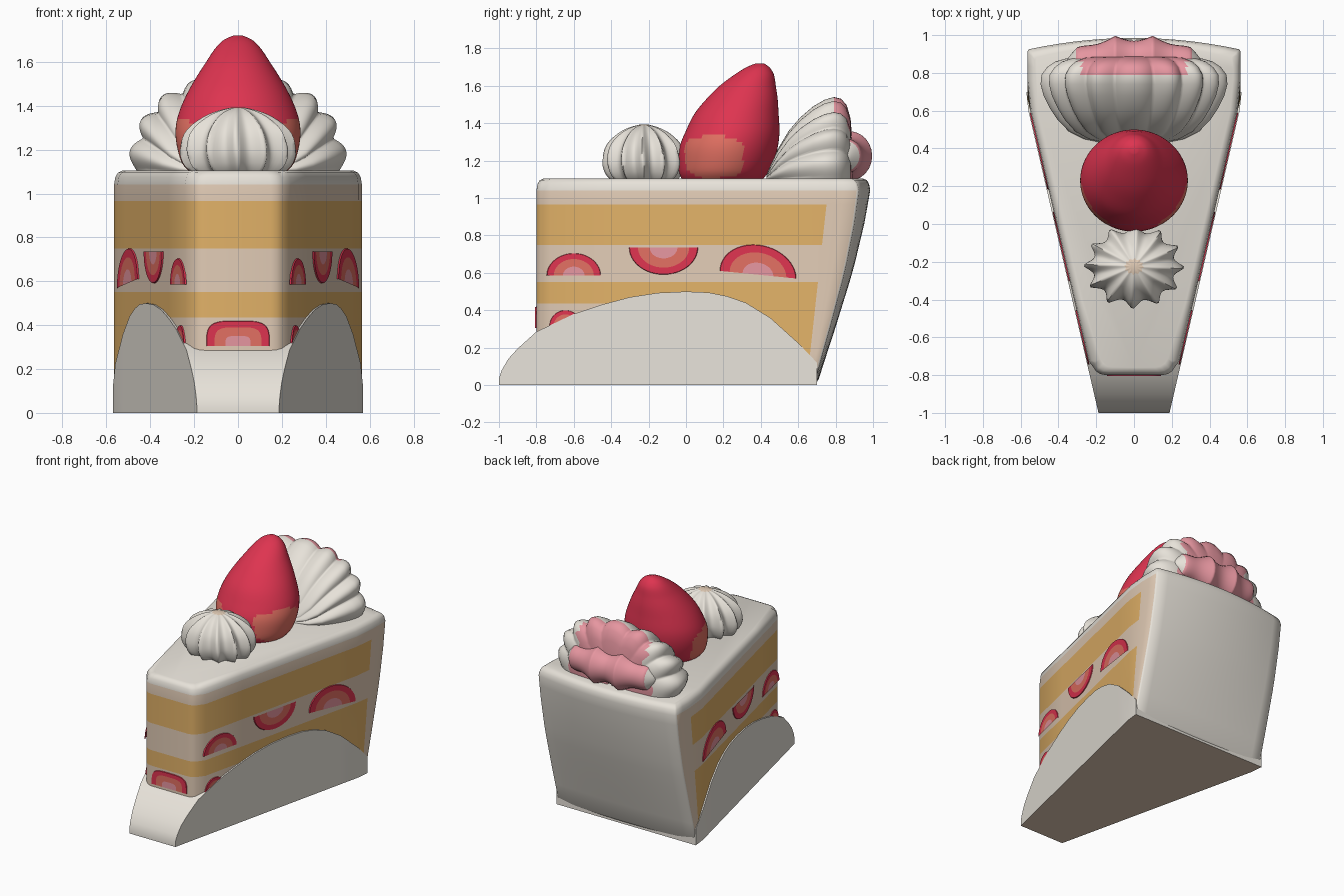
import bpy, math

if "Cube" in bpy.data.objects:
    bpy.data.objects.remove(bpy.data.objects["Cube"])

# ---------- colours ----------
def material(name, rgb):
    m = bpy.data.materials.new(name)
    lin = [((c / 255 + 0.055) / 1.055) ** 2.4 for c in rgb]
    m.diffuse_color = (*lin, 1)
    m.use_nodes = True
    m.node_tree.nodes["Principled BSDF"].inputs["Base Color"].default_value = m.diffuse_color
    return m

WHITE, CREAM, SPONGE, RED, SALMON, PINK = range(6)
MATS = [material("white cream", (231, 226, 217)), material("beige filling", (226, 204, 182)),
        material("golden sponge", (226, 178, 104)), material("strawberry red", (222, 52, 80)),
        material("strawberry flesh", (226, 112, 98)), material("pink cream", (230, 150, 160))]

# ---------- helpers ----------
def make(name, verts, faces, rule, angle=40):
    """Build a mesh; rule(face number, centre) gives the colour."""
    me = bpy.data.meshes.new(name)
    me.from_pydata(verts, [], faces)
    for m in MATS:
        me.materials.append(m)
    for p in me.polygons:
        p.material_index = rule(p.index, p.center)
    ob = bpy.data.objects.new(name, me)
    bpy.context.collection.objects.link(ob)
    bpy.ops.object.select_all(action='DESELECT')
    ob.select_set(True)
    bpy.context.view_layer.objects.active = ob
    bpy.ops.object.mode_set(mode='EDIT')
    bpy.ops.mesh.select_all(action='SELECT')
    bpy.ops.mesh.normals_make_consistent(inside=False)
    bpy.ops.object.mode_set(mode='OBJECT')
    bpy.ops.object.shade_smooth_by_angle(angle=math.radians(angle))
    return ob

def loft(name, rings, rule, closed=True, caps=True, angle=40):
    n = len(rings[0])
    verts = [p for r in rings for p in r]
    faces = []
    for i in range(len(rings) - 1):
        for j in range(n if closed else n - 1):
            k = (j + 1) % n
            faces.append((i * n + j, i * n + k, (i + 1) * n + k, (i + 1) * n + j))
    if caps:
        faces.append(tuple(range(n))[::-1])
        faces.append(tuple(range((len(rings) - 1) * n, len(rings) * n)))
    return make(name, verts, faces, rule, angle)

def interp(table, t):
    for (a, u), (b, v) in zip(table, table[1:]):
        if t <= b:
            return u + (v - u) * (t - a) / (b - a)
    return table[-1][1]

def refine(rows):
    """Insert midpoints on a smooth curve through the rows."""
    out = []
    for i in range(len(rows) - 1):
        p, a, b, q = rows[max(i - 1, 0)], rows[i], rows[i + 1], rows[min(i + 2, len(rows) - 1)]
        out += [a, tuple((9 * (u + v) - s - t) / 16 for s, u, v, t in zip(p, a, b, q))]
    return out + [rows[-1]]

def half_width(y):
    return min(0.565, 0.178 + 0.232 * (y + 1))

# ---------- cake slice: stacked outlines, coloured by layer ----------
BACK = [(0, 0.70), (0.05, 0.715), (0.31, 0.80), (0.61, 0.893), (0.87, 0.955), (1.04, 0.985), (1.2, 0.985)]
FRONT, R = -0.80, 0.075
CORNER_COL = 13

def outline(z, inset):
    yb = interp(BACK, z) - inset
    corner = yb - 0.015 - 0.045 * z
    end = 0.645 + 0.11 * z
    half = [(0, FRONT + inset)]
    w0 = half_width(FRONT)
    for i in range(5):
        a = math.pi / 2 * i / 4
        half.append((w0 - R + R * math.sin(a) - inset, FRONT + R - R * math.cos(a) + inset))
    y0 = FRONT + R
    half[-1] = (half_width(y0) - inset, y0)
    ys = [-0.4, -0.1, 0.2, 0.45, 0.6, end, (end + corner) / 2, corner - 0.01]
    half += [(half_width(y) - inset, y) for y in ys]
    wc = half_width(corner) - inset
    for i in range(8):
        t = 0.985 - 0.985 * i / 7
        half.append((wc * t, corner + (yb - corner) * (1 - t * t)))
    pts = half + [(-x, y) for x, y in half[-2:0:-1]]
    return [(x, y, z) for x, y in pts]

levels = [(0.004, 0.01), (0.03, 0), (0.17, 0), (0.3, 0), (0.435, 0), (0.55, 0), (0.65, 0), (0.75, 0), (0.86, 0),
          (0.965, 0), (1.04, 0), (1.075, 0.006), (1.095, 0.018), (1.105, 0.04)]
body_rings = [outline(z, i) for z, i in levels]
cols = len(body_rings[0])

def cake_colour(i, c):
    row, col = divmod(i, cols)
    if row >= len(levels) - 1 or c.z > 1.04:
        return WHITE
    col = min(col, cols - 1 - col)
    if col >= CORNER_COL:
        return WHITE
    if col >= CORNER_COL - 2:
        return CREAM
    if c.z < 0.435 and c.y > 0.15:
        return SPONGE
    return SPONGE if 0.435 < c.z < 0.55 or 0.75 < c.z < 0.965 else CREAM

loft("cake_slice", body_rings, cake_colour, angle=60)

# ---------- wrapper with arched sides ----------
arch = [(-1, 0.0), (-1, 0.035), (-0.985, 0.08), (-0.95, 0.14), (-0.9, 0.195), (-0.8, 0.285), (-0.6, 0.38),
        (-0.45, 0.43), (-0.3, 0.47), (-0.15, 0.493), (0, 0.5), (0.12, 0.495), (0.22, 0.475), (0.32, 0.44),
        (0.45, 0.36), (0.6, 0.225), (0.7, 0.12)]
wrap = []
for y, z in arch:
    w = min(0.57, half_width(y) + 0.01)
    wrap.append([(-w, y, 0), (-w, y, z), (w, y, z), (w, y, 0)])
loft("wrapper", wrap, lambda i, c: CREAM if c.z < 0.001 else WHITE)

# ---------- strawberry slices set in the filling ----------
def slice_plate(name, place, rx, rz, power=1.0):
    rings = []
    for s, off in [(1, -0.002), (0.98, 0.006), (0.74, 0.006), (0.40, 0.006), (0.0, 0.006)]:
        ring = []
        for k in range(25):
            a = math.pi * k / 24
            c, sn = math.cos(a), math.sin(a)
            ring.append(place(rx * s * math.copysign(abs(c) ** power, c), rz * s * abs(sn) ** power, off))
        rings.append(ring)
    colour = [RED, RED, SALMON, PINK]
    loft(name, rings, lambda i, c: colour[i // 24], closed=False, caps=False)

SLICES = [(-0.60, 0.585, 0.145, 0.12, 0), (-0.12, 0.735, 0.185, -0.145, 0),
          (0.385, 0.59, 0.205, 0.16, -0.1), (-0.645, 0.315, 0.085, 0.085, 0)]
for side, label in ((1, "right"), (-1, "left")):
    for n, (yc, zc, rx, rz, tilt) in enumerate(SLICES):
        def on_side(u, v, off):
            y = yc + u
            return (side * (half_width(y) + off), y, zc + v + tilt * u)
        slice_plate(f"strawberry_slice_{label}_{n + 1}", on_side, rx, rz)
slice_plate("strawberry_slice_front", lambda u, v, off: (u, FRONT - off, 0.305 + v), 0.145, 0.115, 0.5)

# ---------- whole strawberry leaning back ----------
berry = [(1.08, .19, .2, .2), (1.13, .2, .235, .25), (1.2, .215, .255, .275), (1.28, .23, .262, .285),
         (1.36, .25, .25, .272), (1.45, .27, .225, .235), (1.53, .3, .19, .19), (1.6, .33, .15, .145),
         (1.66, .365, .105, .105), (1.70, .385, .06, .065), (1.72, .395, .02, .02)]

def ring_xy(z, yc, ry, rx, n=96):
    return [(rx * math.cos(2 * math.pi * k / n), yc + ry * math.sin(2 * math.pi * k / n), z) for k in range(n)]

def berry_colour(i, c):
    edge = 1 + 0.12 * math.sin(40 * c.y + 25 * c.z)
    patch = abs((c.y - 0.15) / 0.16) ** 3 + abs((c.z - 1.22) / 0.115) ** 3 < edge
    return SALMON if patch and abs(c.x) > 0.12 else RED

loft("strawberry", [ring_xy(*r) for r in refine(refine(berry))], berry_colour, angle=60)

# ---------- star-piped dollop in front ----------
dollop = [(1.09, .20), (1.12, .24), (1.16, .265), (1.2, .272), (1.25, .26), (1.29, .235), (1.33, .19),
          (1.36, .14), (1.38, .085), (1.392, .03)]
rings = []
for z, r in refine(dollop):
    ring = []
    for k in range(120):
        a = 2 * math.pi * k / 120
        m = 1 - 0.2 * abs(math.sin(6 * a + (z - 1.1) * 1.5))
        ring.append((r * m * math.cos(a), -0.225 + 0.84 * r * m * math.sin(a), z))
    rings.append(ring)
loft("front_cream_dollop", rings, lambda i, c: CREAM if c.z > 1.387 else WHITE, angle=80)

# ---------- ridged cream shell at the back ----------
shell = [(.43, .17, .03), (.45, .27, .08), (.49, .35, .165), (.55, .41, .265), (.61, .45, .335), (.68, .485, .395),
         (.74, .5, .43), (.79, .495, .445), (.83, .465, .435), (.86, .42, .40), (.88, .35, .33), (.89, .2, .2),
         (.89, .02, .02)]
rings = []
for y, w, h in shell:
    ring = []
    for k in range(145):
        a = math.pi * k / 144
        m = 0.91 + 0.09 * abs(math.sin(9 * a + (y - 0.7) * 1.2 * math.cos(a)))
        c, s = math.cos(a), math.sin(a)
        ring.append((w * m * math.copysign(abs(c) ** .85, c), y, 1.095 + h * m * abs(s) ** .85))
    rings.append(ring)
loft("back_cream_shell", rings, lambda i, c: PINK if c.y > 0.80 and abs(c.x) < 0.28 else WHITE,
     closed=False, caps=False, angle=80)

# ---------- pink ruffle behind the shell ----------
rings = []
for i in range(97):
    t = -1 + 2 * i / 96
    x = 0.36 * t
    r = max(0.02, (1 - abs(t) ** 3) ** 0.5) * (1 - 0.24 * abs(math.sin(math.pi * (x - 0.1) / 0.2)))
    rings.append([(x, 0.875 - 0.03 * t * t + 0.125 * r * math.cos(2 * math.pi * k / 24),
                   1.225 + 0.135 * r * math.sin(2 * math.pi * k / 24)) for k in range(24)])
loft("pink_cream_ruffle", rings, lambda i, c: PINK if abs(c.x) < 0.31 else WHITE, angle=80)
